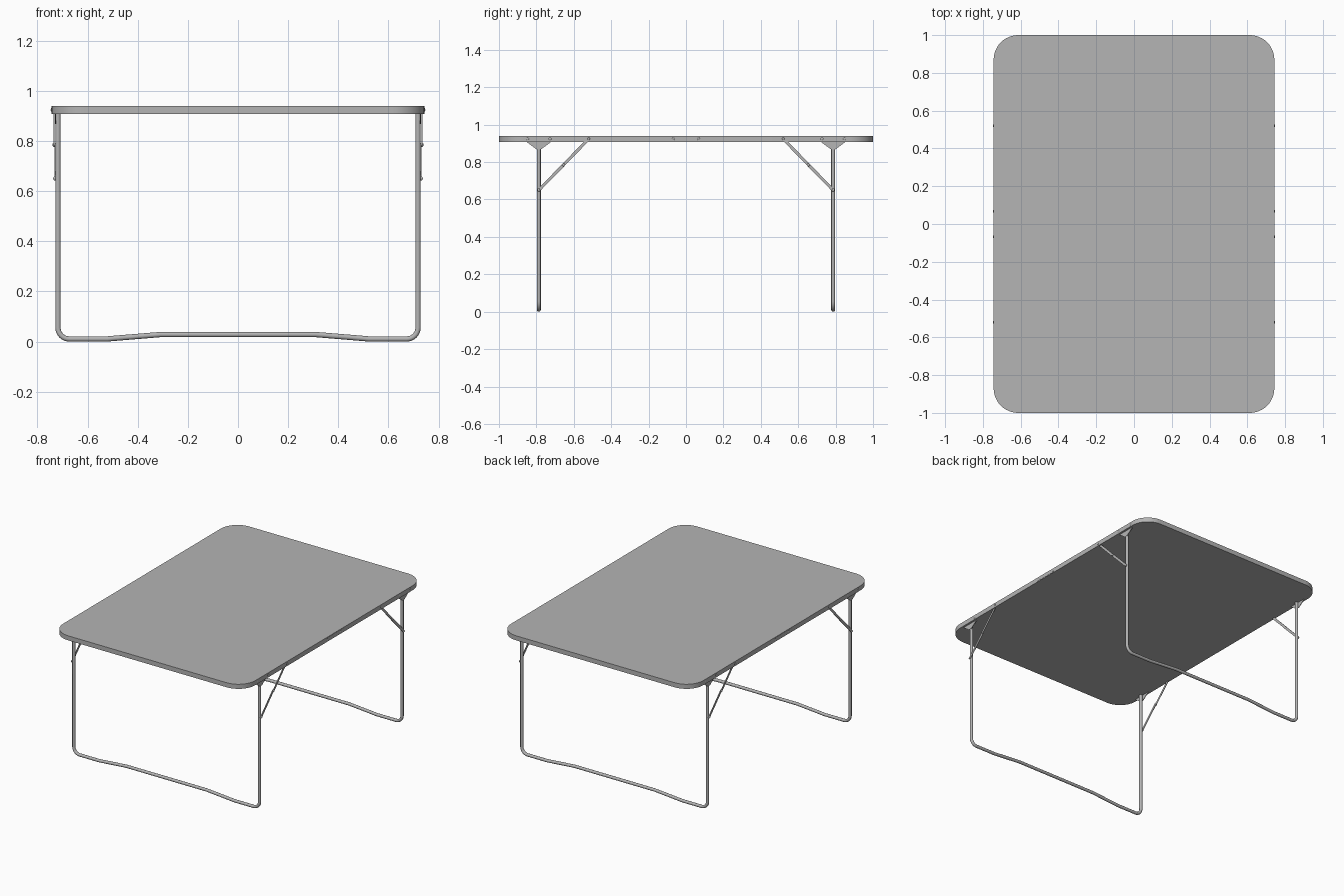
import bpy, bmesh, math

if "Cube" in bpy.data.objects:
    bpy.data.objects.remove(bpy.data.objects["Cube"])

TOP_Z, RIM_Z = 0.94, 0.908
HALF_X, HALF_Y = 0.743, 1.0
LEG_X, LEG_Y, LEG_R = 0.718, 0.787, 0.0105
RIVET_Z = 0.924

# one dark grey for the whole table
grey = bpy.data.materials.new("dark_grey")
grey.diffuse_color = (0.46, 0.46, 0.46, 1)
grey.use_nodes = True
grey.node_tree.nodes["Principled BSDF"].inputs["Base Color"].default_value = grey.diffuse_color


def finish(name, bm):
    bmesh.ops.recalc_face_normals(bm, faces=bm.faces)
    me = bpy.data.meshes.new(name)
    bm.to_mesh(me)
    bm.free()
    ob = bpy.data.objects.new(name, me)
    dress(ob)


def dress(ob, to_mesh=False):
    """Link, colour and smooth an object."""
    bpy.context.collection.objects.link(ob)
    bpy.ops.object.select_all(action='DESELECT')
    ob.select_set(True)
    bpy.context.view_layer.objects.active = ob
    if to_mesh:
        bpy.ops.object.convert(target='MESH')
        ob = bpy.context.object
    ob.data.materials.append(grey)
    bpy.ops.object.shade_smooth_by_angle(angle=math.radians(35))


def prism(name, points, offset):
    """Extrude a flat 3D outline along an offset vector."""
    bm = bmesh.new()
    face = bm.faces.new([bm.verts.new(p) for p in points])
    ext = bmesh.ops.extrude_face_region(bm, geom=[face])
    moved = [v for v in ext["geom"] if isinstance(v, bmesh.types.BMVert)]
    bmesh.ops.translate(bm, verts=moved, vec=offset)
    finish(name, bm)


def side_plate(name, sx, outline, x0, x1):
    prism(name, [(sx * x0, y, z) for y, z in outline], (sx * (x1 - x0), 0, 0))


def arc(cx, cy, r, a0, a1, n):
    return [(cx + r * math.cos(math.radians(a0 + (a1 - a0) * i / n)),
             cy + r * math.sin(math.radians(a0 + (a1 - a0) * i / n))) for i in range(n + 1)]


def strap(a, b, r):
    """Round-ended bar outline between two points."""
    ang = math.degrees(math.atan2(b[1] - a[1], b[0] - a[0]))
    return arc(*b, r, ang - 90, ang + 90, 8) + arc(*a, r, ang + 90, ang + 270, 8)


def rivet(name, x, y, z, r=0.007, depth=0.004):
    bm = bmesh.new()
    bmesh.ops.create_uvsphere(bm, u_segments=12, v_segments=8, radius=r)
    bmesh.ops.scale(bm, vec=(depth / r, 1, 1), verts=bm.verts)
    bmesh.ops.translate(bm, vec=(x, y, z), verts=bm.verts)
    finish(name, bm)


def tube(name, points, r):
    cu = bpy.data.curves.new(name, 'CURVE')
    cu.dimensions = '3D'
    cu.bevel_depth, cu.bevel_resolution, cu.use_fill_caps = r, 4, True
    sp = cu.splines.new('POLY')
    sp.points.add(len(points) - 1)
    for p, co in zip(sp.points, points):
        p.co = (*co, 1)
    dress(bpy.data.objects.new(name, cu), to_mesh=True)


# table top with rounded corners
R = 0.13
cx, cy = HALF_X - R, HALF_Y - R
outline = (arc(cx, cy, R, 0, 90, 12) + arc(-cx, cy, R, 90, 180, 12)
           + arc(-cx, -cy, R, 180, 270, 12) + arc(cx, -cy, R, 270, 360, 12))
prism("table_top", [(x, y, RIM_Z) for x, y in outline], (0, 0, TOP_Z - RIM_Z))

# leg frames: one bent tube at each end, floor bar raised in the middle
BEND = 0.045
half = ([(0.31, 0.028), (0.5, LEG_R + 0.002), (0.52, LEG_R)]
        + arc(LEG_X - BEND, LEG_R + BEND, BEND, -90, 0, 8) + [(LEG_X, RIM_Z + 0.01)])
for sy, end in ((-1, "front"), (1, "back")):
    path = [(-x, sy * LEG_Y, z) for x, z in reversed(half)] + [(x, sy * LEG_Y, z) for x, z in half]
    tube(end + "_leg_frame", path, LEG_R)

for sx, side in ((-1, "left"), (1, "right")):
    # folding hinge plate at the middle of each long edge
    side_plate(side + "_hinge_plate", sx,
               [(-0.1, 0.911), (0.1, 0.911), (0.1, 0.937), (-0.1, 0.937)], 0.74, 0.7445)
    for sy, end in ((-1, "front"), (1, "back")):
        tag = f"{end}_{side}_"
        # leg bracket under the rim
        shape = [(-0.068, 0.915), (-0.062, 0.905), (-0.012, 0.868),
                 (0.012, 0.868), (0.062, 0.905), (0.068, 0.915)]
        side_plate(tag + "leg_bracket", sx,
                   [(sy * LEG_Y + y, z) for y, z in shape], LEG_X + 0.007, LEG_X + 0.011)
        # two-piece folding brace
        top, low = (sy * 0.52, RIVET_Z), (sy * 0.787, 0.65)
        mid = (sy * 0.655, 0.785)
        side_plate(tag + "brace_upper", sx, strap(mid, top, 0.008), 0.732, 0.735)
        side_plate(tag + "brace_lower", sx, strap(low, mid, 0.008), 0.728, 0.732)
        rivet(tag + "brace_pivot", sx * 0.735, *mid, r=0.008, depth=0.005)
        rivet(tag + "leg_pivot", sx * 0.732, *low, r=0.008, depth=0.005)
        # rivets along the rim, the brace one standing proud
        for i, (y, d) in enumerate(((0.068, 0.002), (0.52, 0.004), (0.727, 0.002), (0.847, 0.002))):
            x = 0.7445 if i == 0 else HALF_X
            rivet(f"{tag}rim_rivet_{i}", sx * x, sy * y, RIVET_Z, depth=d)
